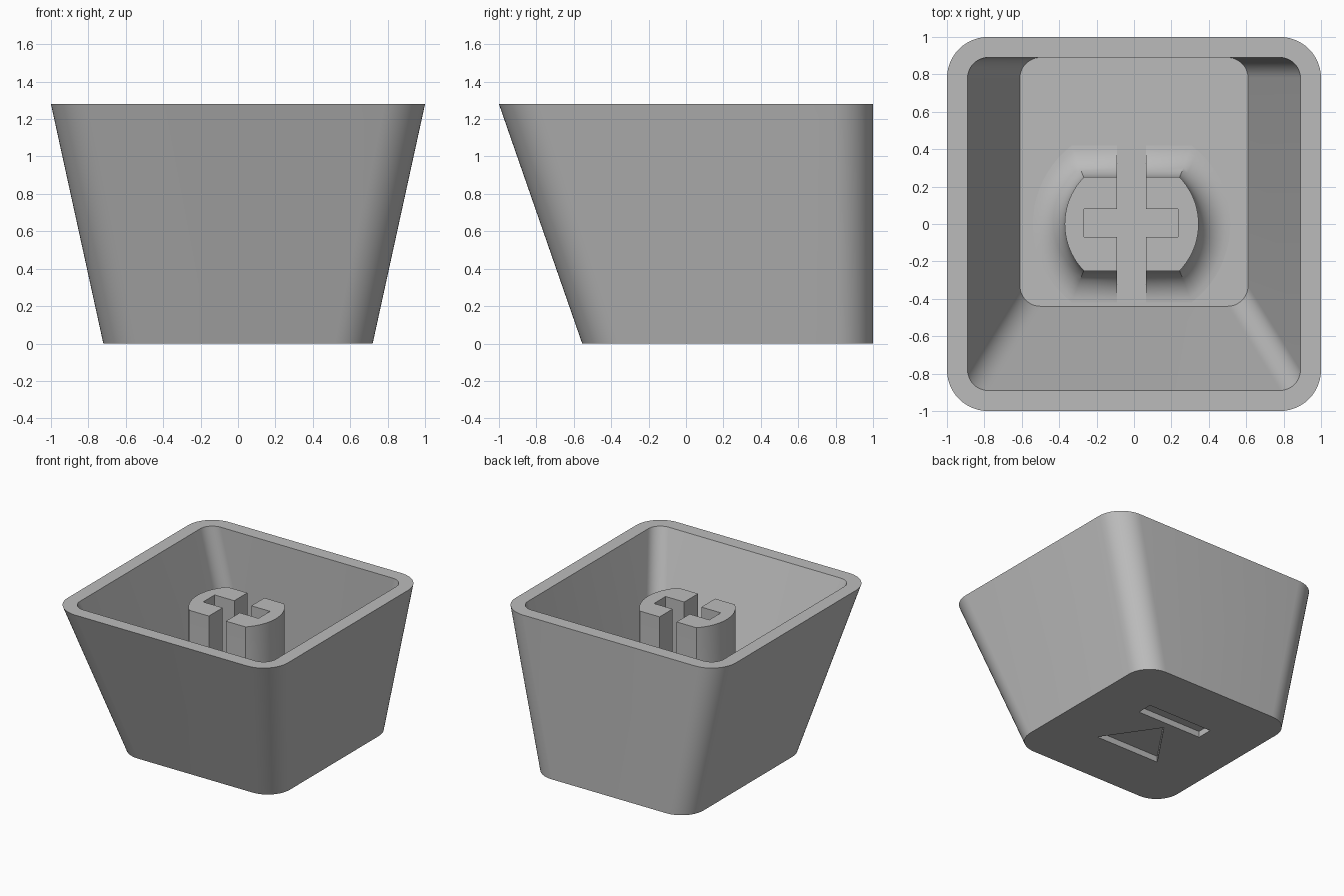
import bpy, bmesh, math

cube = bpy.data.objects.get("Cube")
if cube:
    bpy.data.objects.remove(cube, do_unlink=True)

grey = bpy.data.materials.new("plain_grey")
grey.use_nodes = True
colour = (0.5, 0.5, 0.5, 1)
grey.diffuse_color = colour
grey.node_tree.nodes["Principled BSDF"].inputs["Base Color"].default_value = colour

HEIGHT, FLOOR, STEM_TOP = 1.28, 0.17, 1.17


def rounded_rect(half_x, y0, y1, r, z, steps=12):
    """Ring of points around a rectangle with rounded corners."""
    corners = [(half_x - r, y1 - r), (r - half_x, y1 - r),
               (r - half_x, y0 + r), (half_x - r, y0 + r)]
    ring = []
    for quarter, (cx, cy) in enumerate(corners):
        for i in range(steps + 1):
            a = (quarter + i / steps) * math.pi / 2
            ring.append((cx + r * math.cos(a), cy + r * math.sin(a), z))
    return ring


def clipped_disc(grow, z, steps=20):
    """Ring of a disc with flat front and back, grown outward."""
    r, flat = 0.358 + grow, 0.25 + grow
    limit = math.asin(flat / r)
    ring = []
    for side in (0, math.pi):
        for i in range(steps + 1):
            a = side - limit + 2 * limit * i / steps
            ring.append((-0.0125 + r * math.cos(a), r * math.sin(a), z))
    return ring


def loft(name, rings):
    """Skin a stack of matching rings and cap both ends."""
    bm = bmesh.new()
    loops = [[bm.verts.new(p) for p in ring] for ring in rings]
    for low, high in zip(loops, loops[1:]):
        for i in range(len(low)):
            j = (i + 1) % len(low)
            bm.faces.new((low[i], low[j], high[j], high[i]))
    bm.faces.new(loops[0][::-1])
    bm.faces.new(loops[-1])
    bmesh.ops.recalc_face_normals(bm, faces=bm.faces)
    mesh = bpy.data.meshes.new(name)
    bm.to_mesh(mesh)
    bm.free()
    mesh.materials.append(grey)
    ob = bpy.data.objects.new(name, mesh)
    bpy.context.collection.objects.link(ob)
    return ob


def prism(name, outline, z0, z1):
    return loft(name, [[(x, y, z) for x, y in outline] for z in (z0, z1)])


def box(name, x0, x1, y0, y1, z0, z1):
    return prism(name, [(x0, y0), (x1, y0), (x1, y1), (x0, y1)], z0, z1)


def activate(ob):
    bpy.ops.object.select_all(action="DESELECT")
    ob.select_set(True)
    bpy.context.view_layer.objects.active = ob


def carve(ob, cutters):
    activate(ob)
    for cutter in cutters:
        cutter.hide_render = True
        mod = ob.modifiers.new("carve", "BOOLEAN")
        mod.operation, mod.solver, mod.object = "DIFFERENCE", "EXACT", cutter
        bpy.ops.object.modifier_apply(modifier=mod.name)
        bpy.data.objects.remove(cutter, do_unlink=True)
    bpy.ops.object.shade_smooth_by_angle(angle=math.radians(30))


# Hollow tapered shell: outside, rim, inside, floor
shell = loft("cap_shell", [
    rounded_rect(0.72, -0.555, 1, 0.2, 0),
    rounded_rect(1, -1, 1, 0.22, HEIGHT),
    rounded_rect(0.89, -0.89, 0.89, 0.11, HEIGHT),
    rounded_rect(0.61, -0.44, 0.89, 0.11, FLOOR)])

# Arrow and bar sunk into the underside
carve(shell, [
    prism("arrow_cutter", [(-0.295, -0.08), (0.295, -0.08), (0, 0.35)], -0.1, 0.05),
    box("bar_cutter", -0.295, 0.295, 0.41, 0.54, -0.1, 0.05)])

# Central stem, flaring into the floor with a round fillet
FILLET = 0.17
rings = [clipped_disc(FILLET, FLOOR - 0.02)]
for i in range(11):
    a = i / 10 * math.pi / 2
    rings.append(clipped_disc(FILLET * (1 - math.sin(a)),
                              FLOOR + FILLET * (1 - math.cos(a))))
rings.append(clipped_disc(0, STEM_TOP))
stem = loft("stem", rings)

# Cross-shaped socket through the stem
carve(stem, [
    box("long_slot_cutter", -0.09, 0.065, -1, 1, 0, 2),
    box("short_slot_cutter", -0.268, 0.235, -0.07, 0.08, 0, 2)])
